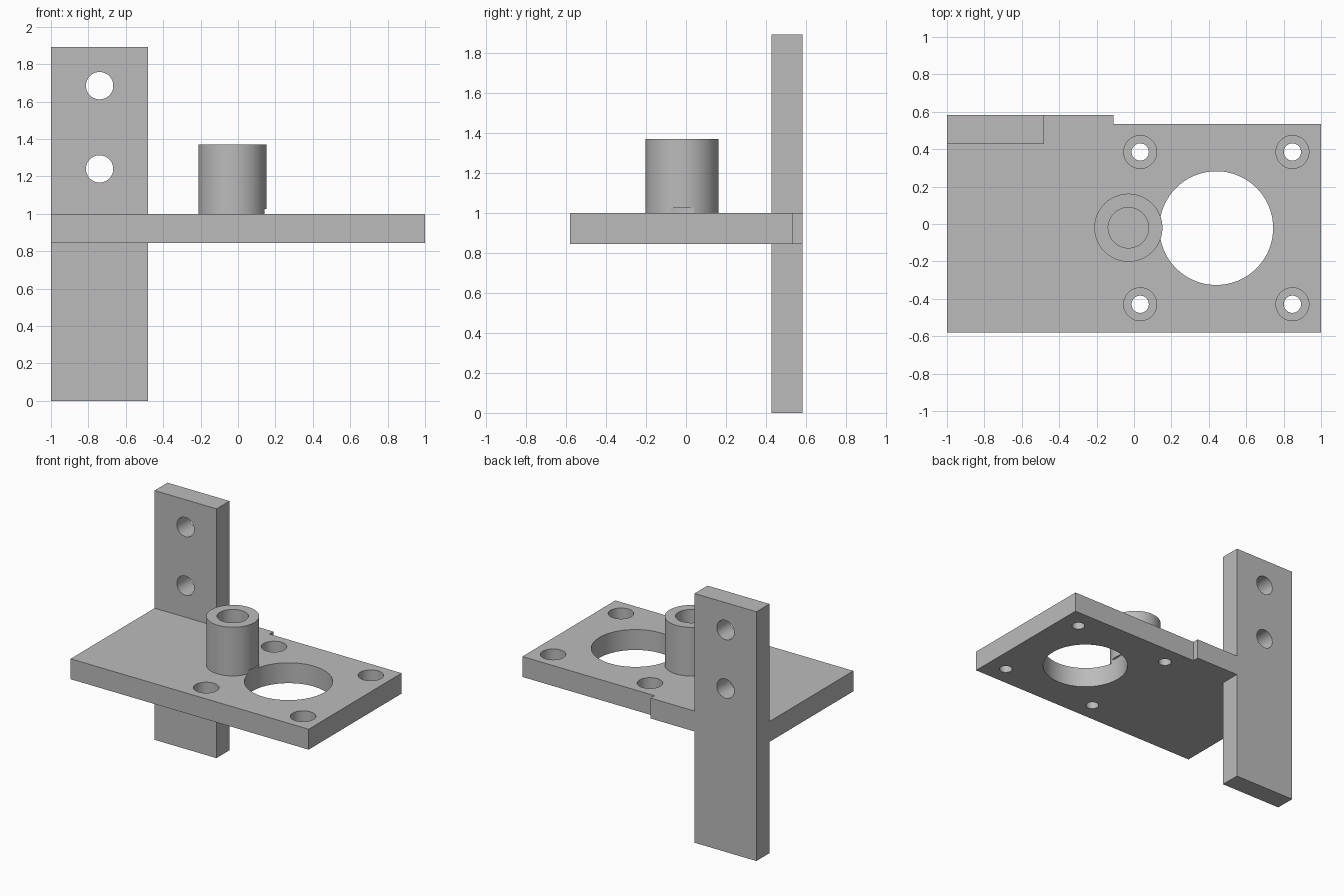
import bpy, bmesh, math
from mathutils import Matrix

cube = bpy.data.objects.get("Cube")
if cube:
    bpy.data.objects.remove(cube, do_unlink=True)

grey = bpy.data.materials.new("plain grey")
grey.use_nodes = True
grey.diffuse_color = (0.5, 0.5, 0.5, 1)
grey.node_tree.nodes["Principled BSDF"].inputs["Base Color"].default_value = (0.5, 0.5, 0.5, 1)


def finish(name, bm):
    bmesh.ops.recalc_face_normals(bm, faces=bm.faces)
    mesh = bpy.data.meshes.new(name)
    bm.to_mesh(mesh)
    bm.free()
    mesh.materials.append(grey)
    obj = bpy.data.objects.new(name, mesh)
    bpy.context.collection.objects.link(obj)
    return obj


def prism(name, outline, z0, z1):
    """Extrude a flat outline from z0 up to z1."""
    bm = bmesh.new()
    face = bm.faces.new([bm.verts.new((x, y, z0)) for x, y in outline])
    top = bmesh.ops.extrude_face_region(bm, geom=[face])["geom"]
    bmesh.ops.translate(bm, vec=(0, 0, z1 - z0),
                        verts=[v for v in top if isinstance(v, bmesh.types.BMVert)])
    return finish(name, bm)


def cylinder(name, centre, radius, length, axis="Z"):
    bm = bmesh.new()
    turn = Matrix.Rotation(math.pi / 2, 4, "X") if axis == "Y" else Matrix()
    bmesh.ops.create_cone(bm, cap_ends=True, segments=96, radius1=radius, radius2=radius,
                          depth=length, matrix=Matrix.Translation(centre) @ turn)
    return finish(name, bm)


def drill(target, cutters):
    """Subtract the cutters, then shade the round walls smooth."""
    bpy.ops.object.select_all(action="DESELECT")
    target.select_set(True)
    bpy.context.view_layer.objects.active = target
    for cutter in cutters:
        cutter.hide_render = True
        mod = target.modifiers.new("hole", "BOOLEAN")
        mod.operation, mod.solver, mod.object = "DIFFERENCE", "EXACT", cutter
        bpy.ops.object.modifier_apply(modifier=mod.name)
        bpy.data.objects.remove(cutter, do_unlink=True)
    bpy.ops.object.shade_smooth_by_angle(angle=math.radians(30))


BOTTOM, TOP = 0.845, 1.0
BACK, POST_FRONT, POST_SIDE = 0.583, 0.427, -0.48
MOTOR = (0.44, -0.022)
BOSS = (-0.03, -0.02)

# Horizontal plate, stepped at the back and notched around the upright
plate = prism("base_plate", [
    (-1, -0.58), (1, -0.58), (1, 0.535), (-0.11, 0.535), (-0.11, BACK),
    (POST_SIDE, BACK), (POST_SIDE, POST_FRONT), (-1, POST_FRONT)], BOTTOM, TOP)

# Large opening and four counterbored screw holes
cutters = [cylinder("opening_cutter", (*MOTOR, 0.9), 0.304, 0.6)]
for sx in (-1, 1):
    for sy in (-1, 1):
        x, y = MOTOR[0] + sx * 0.407, MOTOR[1] + sy * 0.407
        cutters.append(cylinder("counterbore_cutter", (x, y, TOP), 0.088, 0.2))
        cutters.append(cylinder("screw_cutter", (x, y, 0.9), 0.046, 0.6))
drill(plate, cutters)

# Upright with two mounting holes
post = prism("upright_post", [(-1, POST_FRONT), (POST_SIDE, POST_FRONT),
                              (POST_SIDE, BACK), (-1, BACK)], 0, 1.893)
drill(post, [cylinder("mount_hole_cutter", (-0.74, 0.5, z), 0.073, 0.5, "Y")
             for z in (1.24, 1.685)])

# Hollow boss, relieved at its foot where it meets the opening
boss = cylinder("round_boss", (*BOSS, 1.185), 0.182, 0.37)
drill(boss, [cylinder("bore_cutter", (*BOSS, 1.25), 0.108, 0.49),
             cylinder("relief_cutter", (*MOTOR, 0.925), 0.304, 0.2)])
